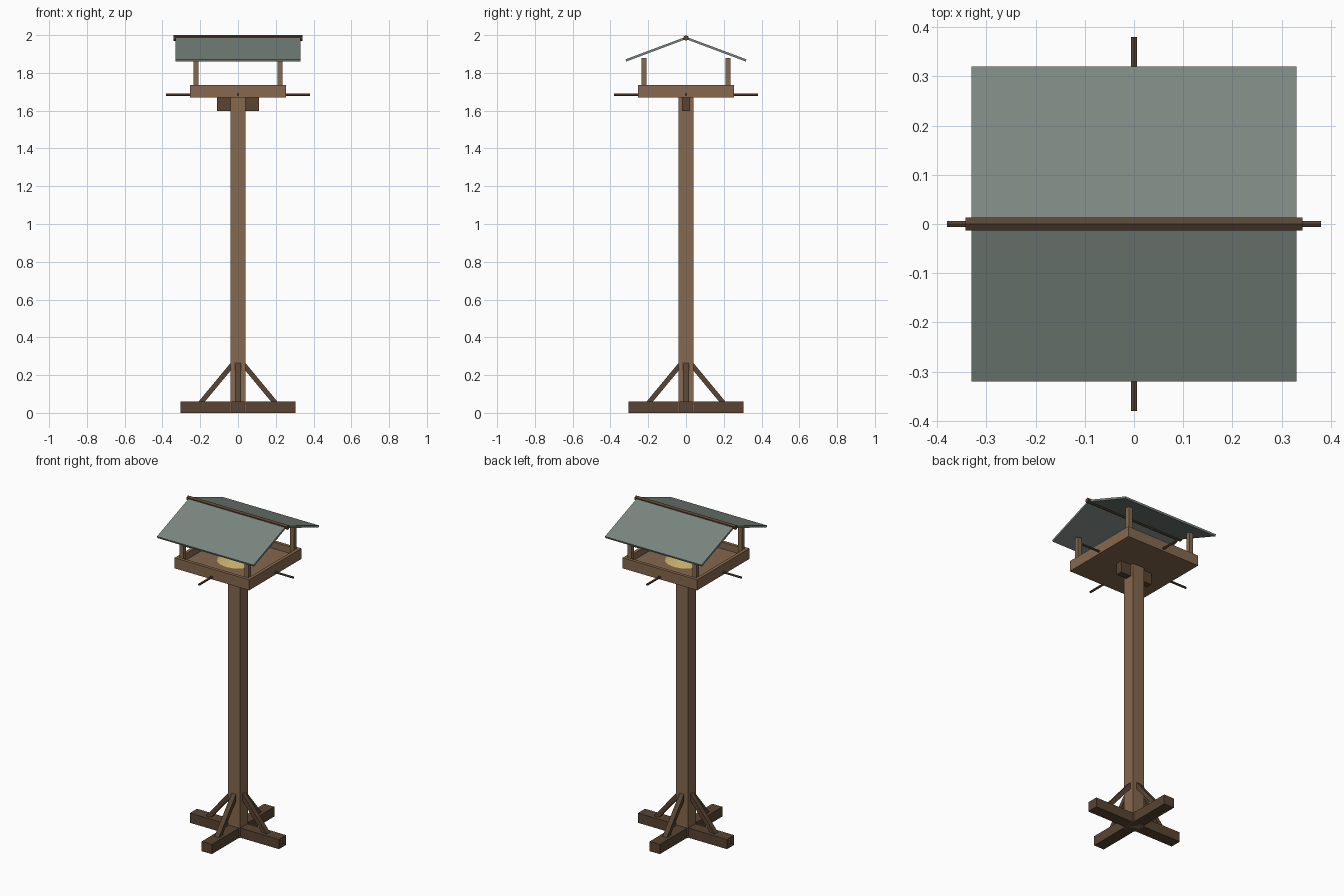
import bpy, math
from mathutils import Vector, Matrix

if "Cube" in bpy.data.objects:
    bpy.data.objects.remove(bpy.data.objects["Cube"])


def material(name, rgb):
    m = bpy.data.materials.new(name)
    m.diffuse_color = (*rgb, 1)
    m.use_nodes = True
    m.node_tree.nodes["Principled BSDF"].inputs["Base Color"].default_value = m.diffuse_color
    return m


WOOD = material("light_wood", (0.24, 0.14, 0.075))
DARK = material("dark_wood", (0.10, 0.058, 0.032))
SLATE = material("roof_green", (0.20, 0.245, 0.22))
SEED = material("seed", (0.55, 0.40, 0.14))


def finish(name, mat):
    ob = bpy.context.object
    ob.name = name
    ob.data.materials.append(mat)
    return ob


def box(name, centre, size, mat):
    bpy.ops.mesh.primitive_cube_add(size=1)
    ob = finish(name, mat)
    ob.data.transform(Matrix.Translation(centre) @ Matrix.Diagonal((*size, 1)))
    return ob


def plank(name, start, end, width, thick, mat, turn):
    """Board in the xz plane running start -> end, turned about z."""
    (x0, z0), (x1, z1) = start, end
    ob = box(name, (0, 0, 0), (math.hypot(x1 - x0, z1 - z0), width, thick), mat)
    tilt = Matrix.Rotation(-math.atan2(z1 - z0, x1 - x0), 4, 'Y')
    mid = Matrix.Translation(((x0 + x1) / 2, 0, (z0 + z1) / 2))
    ob.data.transform(Matrix.Rotation(turn, 4, 'Z') @ mid @ tilt)


def rod(name, centre, length, radius, turn, mat):
    """Hexagonal rod along x, turned about z, with a corner on top."""
    bpy.ops.mesh.primitive_cylinder_add(vertices=6, radius=radius, depth=length)
    ob = finish(name, mat)
    lay = Matrix.Rotation(math.pi / 2, 4, 'Y')
    # point one edge of the hexagon straight up
    spin = Matrix.Rotation(math.pi / 2, 4, 'Z')
    ob.data.transform(Matrix.Translation(centre) @ Matrix.Rotation(turn, 4, 'Z') @ lay @ spin)


# Post and crossed feet
box("post", (0, 0, 0.835), (0.08, 0.08, 1.67), WOOD)
box("foot_x", (0, 0, 0.03), (0.61, 0.07, 0.06), DARK)
box("foot_y", (0, 0, 0.03), (0.07, 0.61, 0.06), DARK)

# Bracket below the tray
box("tray_bracket", (0, 0, 1.635), (0.22, 0.04, 0.075), DARK)

# Tray floor and rim
box("tray_floor", (0, 0, 1.682), (0.50, 0.50, 0.024), WOOD)
for s in (-1, 1):
    box("tray_rim_y", (0, s * 0.245, 1.7025), (0.51, 0.02, 0.065), WOOD)
    box("tray_rim_x", (s * 0.245, 0, 1.7025), (0.02, 0.47, 0.065), WOOD)

# Four-way repeats: braces, perches, roof posts
for i in range(4):
    a = i * math.pi / 2
    plank("brace", (0.20, 0.05), (0.03, 0.255), 0.03, 0.026, DARK, a)
    rod("perch", (0.31 * math.cos(a), 0.31 * math.sin(a), 1.685), 0.14, 0.007, a, DARK)
    p = Matrix.Rotation(a, 4, 'Z') @ Vector((0.222, 0.222, 1.78))
    box("roof_post", p, (0.027, 0.027, 0.20), WOOD)

# Seed mound
bpy.ops.mesh.primitive_cone_add(vertices=16, radius1=0.12, radius2=0.07, depth=0.03,
                                location=(0, 0, 1.708))
finish("seed_mound", SEED)

# Pitched roof and ridge
for s in (-1, 1):
    plank("roof_panel", (0, 1.985), (0.318, 1.866), 0.66, 0.012, SLATE, s * math.pi / 2)
rod("roof_ridge", (0, 0, 1.985), 0.685, 0.015, 0, DARK)
